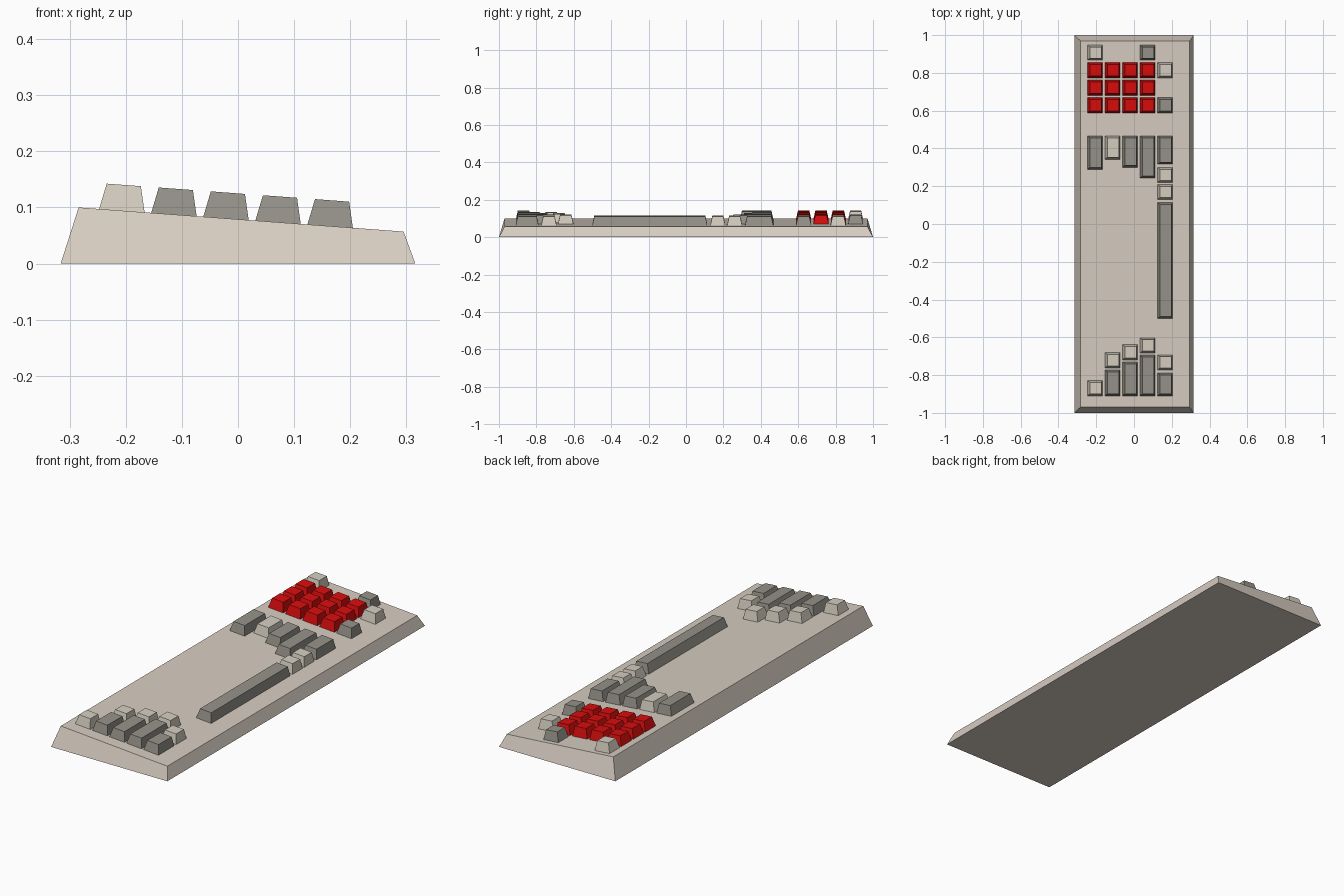
import bpy
import bmesh
from math import atan2
from mathutils import Matrix, Vector

cube = bpy.data.objects.get("Cube")
if cube:
    bpy.data.objects.remove(cube, do_unlink=True)


def make_material(name, rgb):
    mat = bpy.data.materials.new(name)
    mat.use_nodes = True
    mat.diffuse_color = (*rgb, 1)
    mat.node_tree.nodes["Principled BSDF"].inputs["Base Color"].default_value = (*rgb, 1)
    return mat


BEIGE = make_material("case beige", (0.68, 0.61, 0.54))
LIGHT = make_material("light key", (0.67, 0.62, 0.53))
GREY = make_material("grey key", (0.30, 0.29, 0.25))
RED = make_material("red key", (0.70, 0.004, 0.004))


def frustum(name, bottom, top, mat, matrix=Matrix()):
    """Six-sided block between two four-cornered loops."""
    bm = bmesh.new()
    lo = [bm.verts.new(matrix @ Vector(p)) for p in bottom]
    hi = [bm.verts.new(matrix @ Vector(p)) for p in top]
    bm.faces.new(lo[::-1])
    bm.faces.new(hi)
    for i in range(4):
        j = (i + 1) % 4
        bm.faces.new((lo[i], lo[j], hi[j], hi[i]))
    mesh = bpy.data.meshes.new(name)
    bm.to_mesh(mesh)
    bm.free()
    mesh.materials.append(mat)
    obj = bpy.data.objects.new(name, mesh)
    bpy.context.collection.objects.link(obj)


def rect(x0, x1, y, z0, z1):
    return [(x0, -y, z0), (x1, -y, z1), (x1, y, z1), (x0, y, z0)]


# Case: sloped top, flared sides
XL, XR, ZL, ZR = -0.284, 0.295, 0.10, 0.057
frustum("case", rect(-0.316, 0.316, 1.0, 0, 0), rect(XL, XR, 0.97, ZL, ZR), BEIGE)

# Keys stand square to the sloped top
SLOPE = (ZR - ZL) / (XR - XL)
TILT = Matrix.Rotation(-atan2(SLOPE, 1), 4, 'Y')
PITCH = 0.0928
HALF, TAPER, HEIGHT = 0.041, 0.0105, 0.046


def key(name, column, y0, y1, mat):
    x = -0.207 + column * PITCH
    place = Matrix.Translation((x, (y0 + y1) / 2, ZL + SLOPE * (x - XL))) @ TILT
    half_y = abs(y1 - y0) / 2
    frustum(name,
            rect(-HALF, HALF, half_y, -0.002, -0.002),
            rect(-HALF + TAPER, HALF - TAPER, half_y - TAPER, HEIGHT, HEIGHT),
            mat, place)


# Red block of keys
for row in range(3):
    for column in range(4):
        y = 0.629 + row * PITCH
        key(f"red_key_{row}_{column}", column, y - HALF, y + HALF, RED)

# Remaining keys by column: near end, far end
light_keys = [(0, 0.867, 0.947), (4, 0.773, 0.855), (1, 0.342, 0.467),
              (4, 0.22, 0.30), (4, 0.13, 0.21), (0, -0.91, -0.828),
              (1, -0.762, -0.68), (2, -0.72, -0.638), (3, -0.684, -0.602),
              (4, -0.774, -0.692)]
grey_keys = [(3, 0.867, 0.947), (4, 0.588, 0.67), (0, 0.289, 0.467),
             (2, 0.30, 0.467), (3, 0.243, 0.467), (4, 0.316, 0.467),
             (1, -0.91, -0.772), (2, -0.91, -0.73), (3, -0.91, -0.694),
             (4, -0.91, -0.788)]
for label, keys, mat in (("light_key", light_keys, LIGHT), ("grey_key", grey_keys, GREY)):
    for i, (column, y0, y1) in enumerate(keys):
        key(f"{label}_{i}", column, y0, y1, mat)
key("space_bar", 4, -0.501, 0.114, GREY)
